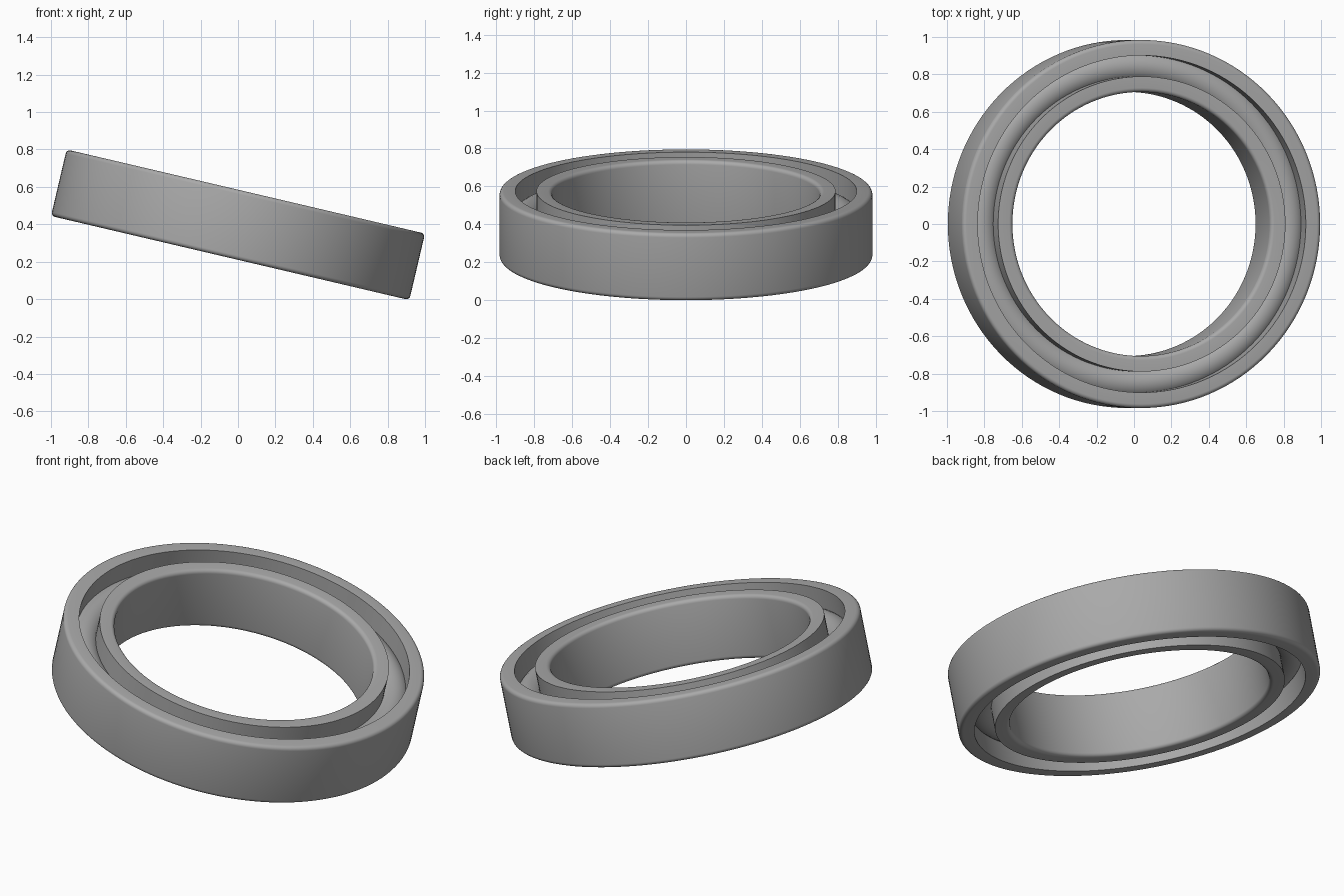
import bpy
import bmesh
from math import sin, cos, pi, radians
from mathutils import Matrix

if "Cube" in bpy.data.objects:
    bpy.data.objects.remove(bpy.data.objects["Cube"], do_unlink=True)

# Overall sizes
HEIGHT = 0.365
HALF = HEIGHT / 2
OUTER_R, OUTER_BORE = 0.984, 0.901
INNER_R, BORE = 0.789, 0.706
ROUND = 0.022
TUBE_R = 0.088
SEGMENTS = 128
TILT = radians(13.2)

# One plain steel grey
steel = bpy.data.materials.new("steel grey")
steel.use_nodes = True
grey = (0.4, 0.4, 0.4, 1)
steel.diffuse_color = grey
steel.node_tree.nodes["Principled BSDF"].inputs["Base Color"].default_value = grey

# Stand the tilted assembly on the ground
lift = OUTER_R * sin(TILT) + HALF * cos(TILT) - 0.005
placement = Matrix.Translation((0, 0, lift)) @ Matrix.Rotation(TILT, 4, 'Y')


def lathe(name, profile):
    """Revolve a closed (radius, height) profile about the tilted axis."""
    bm = bmesh.new()
    loops = []
    for i in range(SEGMENTS):
        a = 2 * pi * i / SEGMENTS
        loops.append([bm.verts.new((r * cos(a), r * sin(a), z)) for r, z in profile])
    n = len(profile)
    for i in range(SEGMENTS):
        a, b = loops[i], loops[(i + 1) % SEGMENTS]
        for j in range(n):
            k = (j + 1) % n
            bm.faces.new((a[j], b[j], b[k], a[k]))
    bmesh.ops.recalc_face_normals(bm, faces=bm.faces)
    mesh = bpy.data.meshes.new(name)
    bm.to_mesh(mesh)
    bm.free()
    mesh.materials.append(steel)
    obj = bpy.data.objects.new(name, mesh)
    bpy.context.collection.objects.link(obj)
    obj.matrix_world = placement
    bpy.ops.object.select_all(action='DESELECT')
    obj.select_set(True)
    bpy.context.view_layer.objects.active = obj
    bpy.ops.object.shade_smooth_by_angle(angle=radians(35))
    return obj


def ring_profile(rounded_r, groove_r):
    """Rectangle with rounded corners on the side away from the groove."""
    side = 1 if rounded_r > groove_r else -1
    points = [(groove_r, -HALF)]
    for end in (-1, 1):
        steps = range(6) if end < 0 else reversed(range(6))
        for s in steps:
            a = pi / 2 * s / 5
            points.append((rounded_r - side * ROUND * (1 - sin(a)),
                           end * (HALF - ROUND * (1 - cos(a)))))
    points.append((groove_r, HALF))
    return points


# Two bearing rings
lathe("outer_ring", ring_profile(OUTER_R, OUTER_BORE))
lathe("inner_ring", ring_profile(BORE, INNER_R))

# Round tube running in the groove between the rings
mid = (OUTER_BORE + INNER_R) / 2
lathe("rolling_tube", [(mid + TUBE_R * cos(2 * pi * i / 32),
                        TUBE_R * sin(2 * pi * i / 32)) for i in range(32)])
